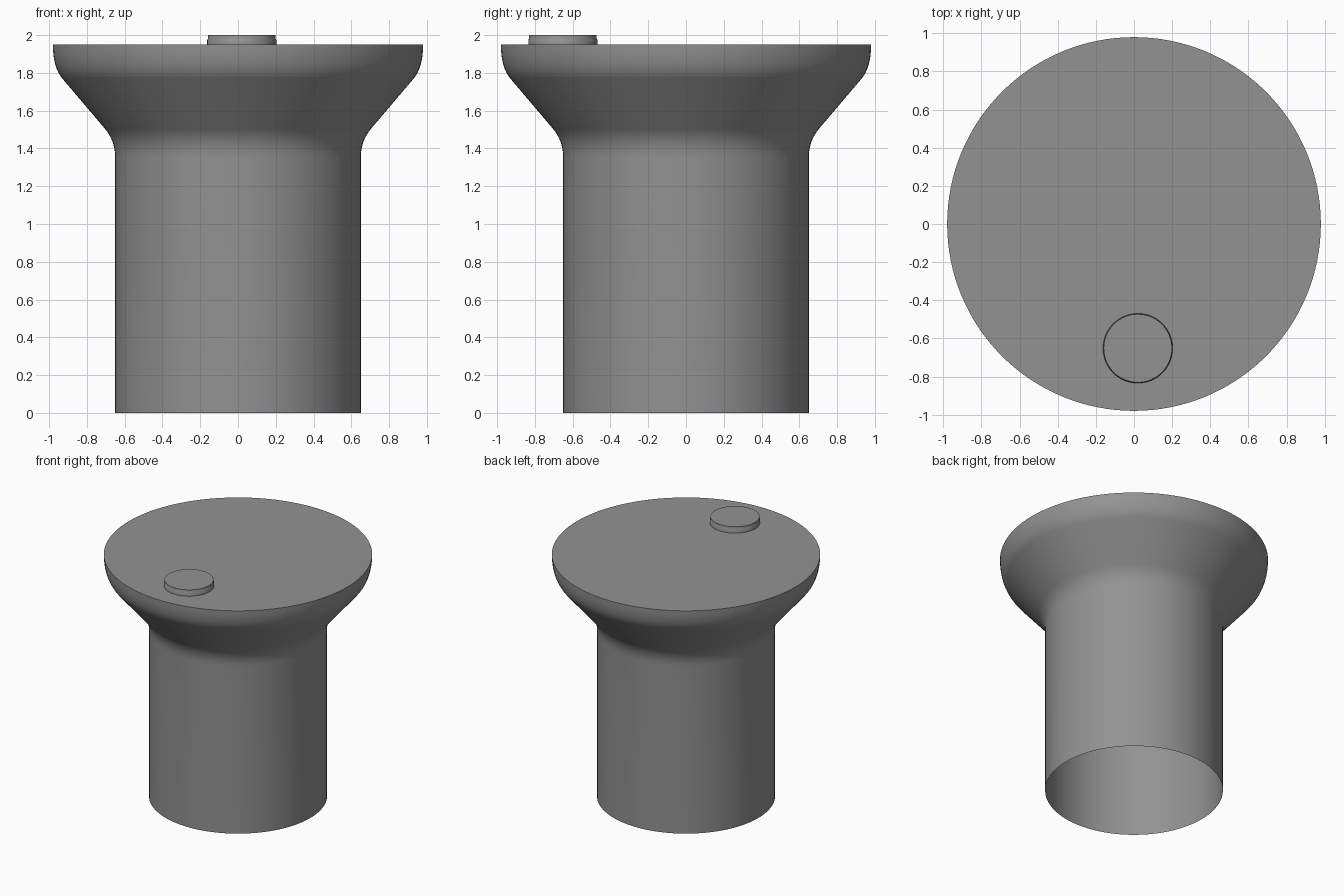
import bpy, bmesh, math
from mathutils import Vector

if "Cube" in bpy.data.objects:
    bpy.data.objects.remove(bpy.data.objects["Cube"])

# Dark grey finish shared by both parts
grey = bpy.data.materials.new("dark_grey")
grey.diffuse_color = (0.29, 0.29, 0.29, 1)
grey.use_nodes = True
grey.node_tree.nodes["Principled BSDF"].inputs["Base Color"].default_value = grey.diffuse_color


def fillet(a, corner, b, steps=8):
    """Rounded corner between two profile points."""
    a, c, b = Vector(a), Vector(corner), Vector(b)
    return [tuple(a * (1 - t) ** 2 + c * 2 * t * (1 - t) + b * t * t)
            for t in (i / steps for i in range(steps + 1))]


def lathe(name, profile, segments, location=(0, 0, 0)):
    """Spin (radius, z) points around z; radius 0 closes to a pole."""
    bm = bmesh.new()
    verts = [bm.verts.new((r, 0, z)) for r, z in profile]
    edges = [bm.edges.new(p) for p in zip(verts, verts[1:])]
    bmesh.ops.spin(bm, geom=verts + edges, cent=(0, 0, 0), axis=(0, 0, 1),
                   angle=math.tau, steps=segments, use_duplicate=False)
    bmesh.ops.remove_doubles(bm, verts=bm.verts, dist=1e-4)
    bmesh.ops.recalc_face_normals(bm, faces=bm.faces)
    top = max(bm.faces, key=lambda f: f.calc_center_median().z)
    if top.normal.z < 0:
        bmesh.ops.reverse_faces(bm, faces=bm.faces)
    mesh = bpy.data.meshes.new(name)
    bm.to_mesh(mesh)
    bm.free()
    mesh.materials.append(grey)
    obj = bpy.data.objects.new(name, mesh)
    bpy.context.collection.objects.link(obj)
    obj.location = location
    bpy.ops.object.select_all(action='DESELECT')
    obj.select_set(True)
    bpy.context.view_layer.objects.active = obj
    bpy.ops.object.shade_smooth_by_angle(angle=math.radians(30))
    return obj


# Hollow stem, open underneath, flaring into a flat-topped head
body = [(0.65, 0.0)]
body += fillet((0.65, 1.35), (0.65, 1.44), (0.705, 1.505))
body += fillet((0.93, 1.77), (0.98, 1.83), (0.98, 1.95))
body += [(0.0, 1.95)]
lathe("flared_body", body, 128)

# Small round button near the front edge, with a fine ledge around its side
button = [(0.183, 1.95), (0.183, 1.974), (0.179, 1.981),
          (0.179, 2.0), (0.0, 2.0)]
lathe("top_button", button, 64, (0.02, -0.652, 0))
